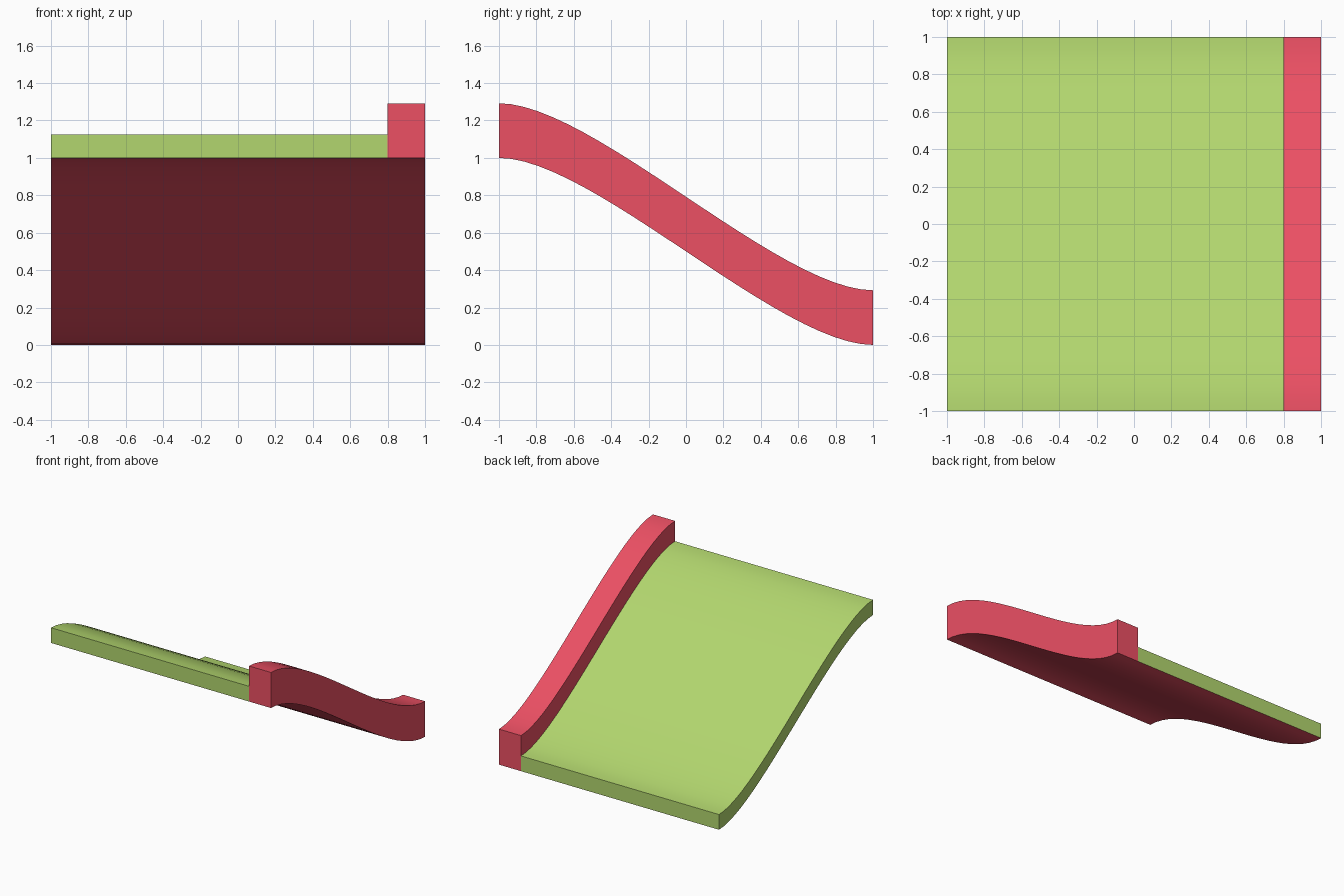
import bpy, bmesh
from mathutils import Vector, geometry

if "Cube" in bpy.data.objects:
    bpy.data.objects.remove(bpy.data.objects["Cube"])


def material(name, color):
    m = bpy.data.materials.new(name)
    m.diffuse_color = (*color, 1)
    m.use_nodes = True
    m.node_tree.nodes["Principled BSDF"].inputs["Base Color"].default_value = m.diffuse_color
    return m


red = material("red", (0.84, 0.08, 0.127))
green = material("green", (0.445, 0.672, 0.156))

# S-shaped slope profile in the y-z plane
slope = geometry.interpolate_bezier(Vector((-1, 1)), Vector((-0.5, 1)),
                                    Vector((0.5, 0)), Vector((1, 0)), 25)


def slope_strip(name, x0, x1, height, top_mat):
    """Sweep a rectangle x0..x1 of the given height along the slope."""
    bm = bmesh.new()
    rings = [[bm.verts.new((x, y, z + h)) for x, h in
              ((x0, 0), (x1, 0), (x1, height), (x0, height))] for y, z in slope]
    for a, b in zip(rings, rings[1:]):
        for i in range(4):
            j = (i + 1) % 4
            f = bm.faces.new((a[i], a[j], b[j], b[i]))
            f.material_index = 1 if i == 0 else 0   # red underside
    bm.faces.new(rings[0])
    bm.faces.new(rings[-1][::-1])
    bmesh.ops.recalc_face_normals(bm, faces=bm.faces[:])
    mesh = bpy.data.meshes.new(name)
    bm.to_mesh(mesh)
    bm.free()
    mesh.materials.append(top_mat)
    mesh.materials.append(red)
    ob = bpy.data.objects.new(name, mesh)
    bpy.context.collection.objects.link(ob)
    bpy.ops.object.select_all(action='DESELECT')
    ob.select_set(True)
    bpy.context.view_layer.objects.active = ob
    bpy.ops.object.shade_smooth_by_angle()


# Wide deck and raised edge curb
slope_strip("slope_deck", -1, 0.8, 0.125, green)
slope_strip("side_curb", 0.8, 1, 0.292, red)
